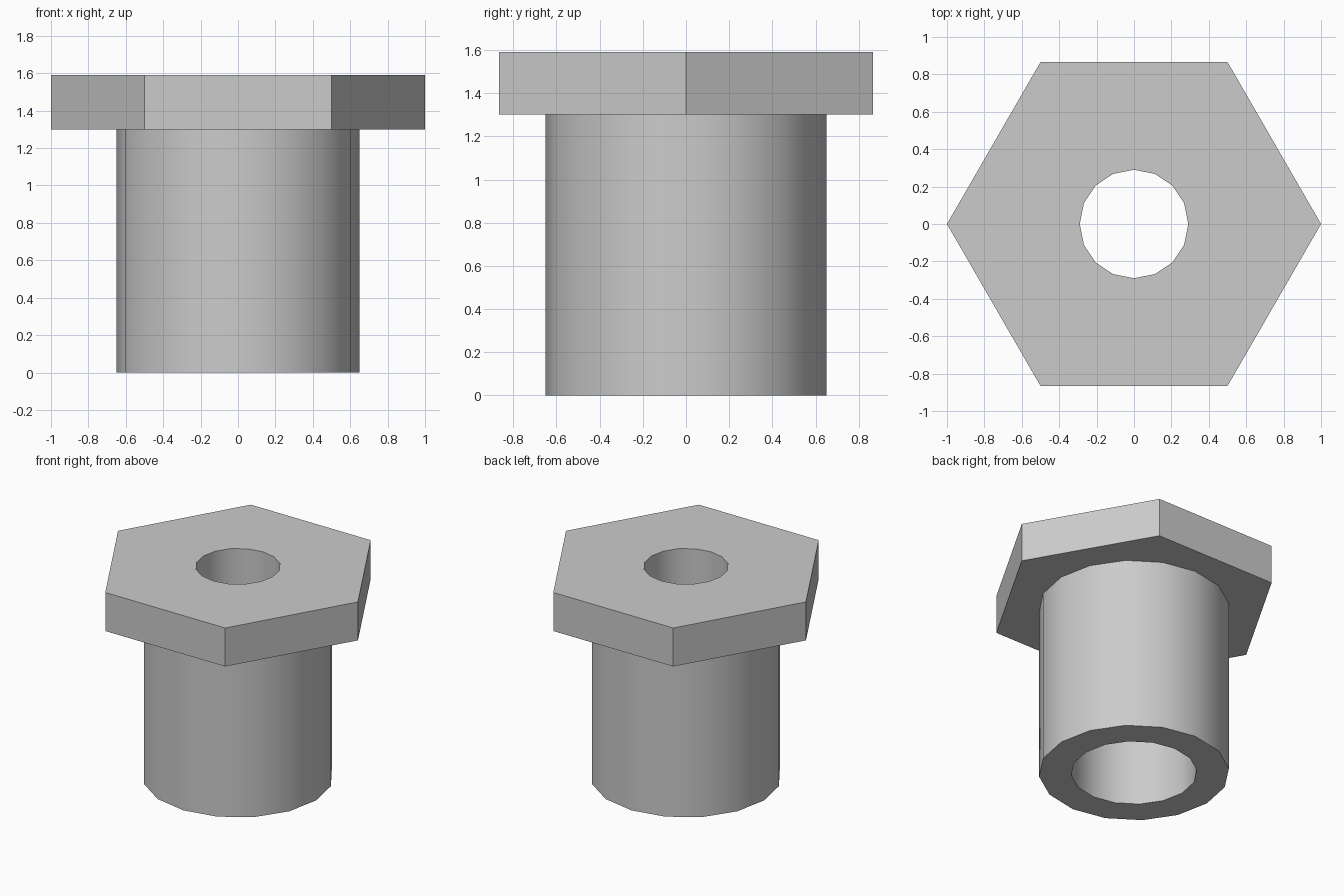
import bpy, bmesh
from math import cos, sin, tau, radians

cube = bpy.data.objects.get("Cube")
if cube:
    bpy.data.objects.remove(cube)

HEAD_R, BARREL_R, BORE_R, HOLE_R = 1.0, 0.65, 0.43, 0.29
SHOULDER, TOP = 1.30, 1.59
SIDES = 16

steel = bpy.data.materials.new("grey_steel")
steel.use_nodes = True
grey = (0.6, 0.6, 0.6, 1.0)
steel.diffuse_color = grey
steel.node_tree.nodes["Principled BSDF"].inputs["Base Color"].default_value = grey

bm = bmesh.new()


def ring(radius, z, sides=SIDES):
    """Closed loop of edges around the z axis."""
    verts = [bm.verts.new((radius * cos(tau * i / sides),
                           radius * sin(tau * i / sides), z)) for i in range(sides)]
    return [bm.edges.new((verts[i - 1], verts[i])) for i in range(sides)]


def wall(lower, upper):
    bmesh.ops.bridge_loops(bm, edges=lower + upper)


def flat_ring(outer, inner):
    bmesh.ops.triangle_fill(bm, edges=outer + inner, use_beauty=True)


# Edge loops of the hexagonal head, barrel and stepped bore
head_top = ring(HEAD_R, TOP, 6)
head_bottom = ring(HEAD_R, SHOULDER, 6)
barrel_top = ring(BARREL_R, SHOULDER)
barrel_bottom = ring(BARREL_R, 0)
bore_bottom = ring(BORE_R, 0)
bore_top = ring(BORE_R, SHOULDER)
hole_bottom = ring(HOLE_R, SHOULDER)
hole_top = ring(HOLE_R, TOP)

# Upright walls
wall(head_bottom, head_top)
wall(barrel_bottom, barrel_top)
wall(bore_bottom, bore_top)
wall(hole_bottom, hole_top)

# Level faces: head top, head underside, barrel end, step in the bore
flat_ring(head_top, hole_top)
flat_ring(head_bottom, barrel_top)
flat_ring(barrel_bottom, bore_bottom)
flat_ring(bore_top, hole_bottom)

bmesh.ops.recalc_face_normals(bm, faces=bm.faces[:])
mesh = bpy.data.meshes.new("hex_head_bushing")
bm.to_mesh(mesh)
bm.free()
mesh.materials.append(steel)

bushing = bpy.data.objects.new("hex_head_bushing", mesh)
bpy.context.collection.objects.link(bushing)

# Smooth round walls, crisp hexagon and rims
bpy.ops.object.select_all(action="DESELECT")
bushing.select_set(True)
bpy.context.view_layer.objects.active = bushing
bpy.ops.object.shade_smooth_by_angle(angle=radians(30))
